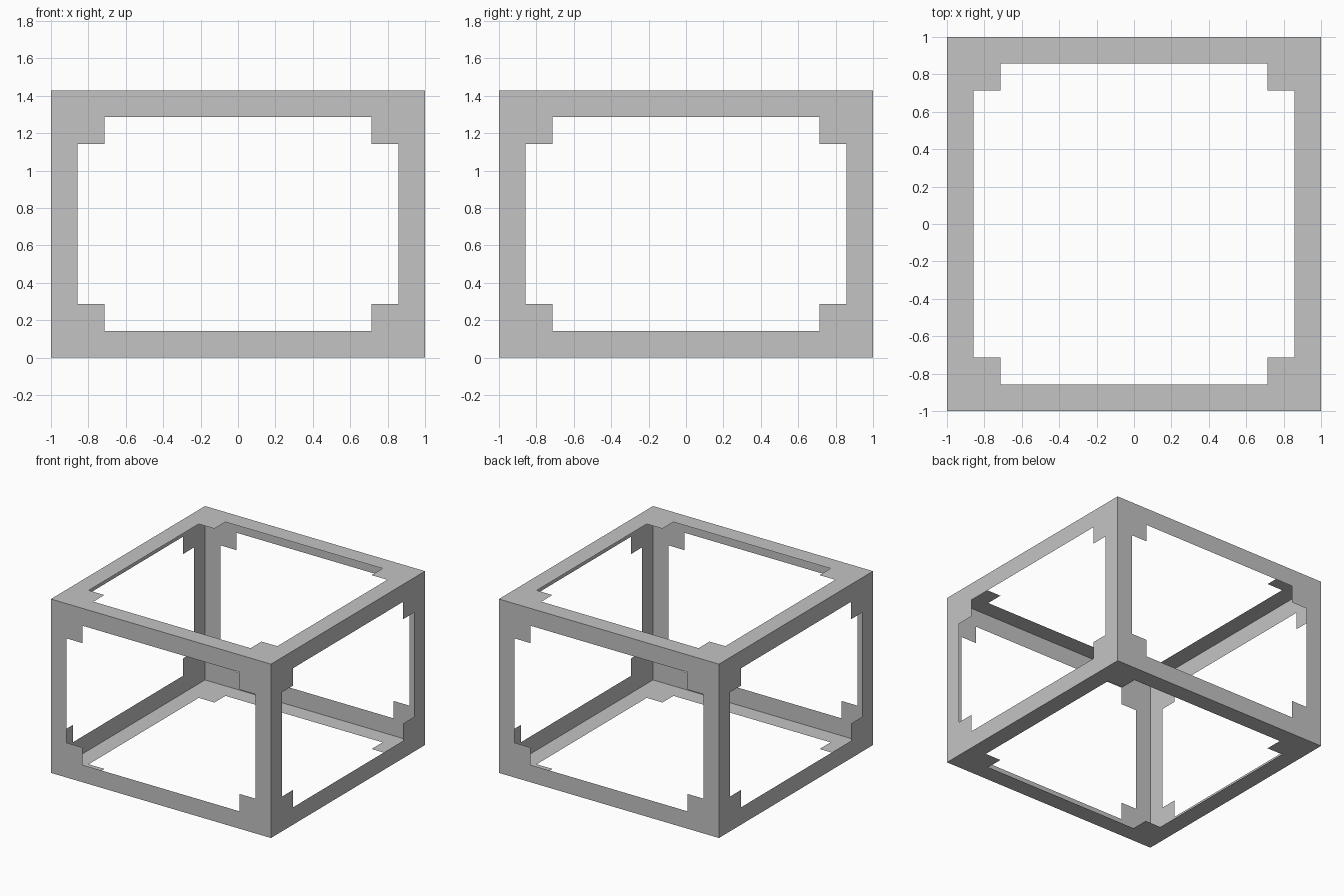
import bpy
import bmesh
from mathutils import Vector

cube = bpy.data.objects.get("Cube")
if cube:
    bpy.data.objects.remove(cube, do_unlink=True)

UNIT = 1 / 7                       # width of the frame border
WIDE, TALL = 14 * UNIT, 10 * UNIT  # footprint and height

grey = bpy.data.materials.new("plain grey")
grey.use_nodes = True
COLOUR = (0.55, 0.55, 0.55, 1)
grey.diffuse_color = COLOUR
grey.node_tree.nodes["Principled BSDF"].inputs["Base Color"].default_value = COLOUR


def stops(length):
    """Cut lines across a panel: border, corner square, opening."""
    return [0, UNIT, 2 * UNIT, length - 2 * UNIT, length - UNIT, length]


def frame_panel(name, origin, u, v, width, height):
    """Sheet with a border and square corner gussets, facing along u x v."""
    origin, u, v = Vector(origin), Vector(u), Vector(v)
    bm = bmesh.new()
    grid = [[bm.verts.new(origin + u * a + v * b) for b in stops(height)]
            for a in stops(width)]
    for i in range(5):
        for j in range(5):
            border = i in (0, 4) or j in (0, 4)
            gusset = i != 2 and j != 2
            if border or gusset:
                bm.faces.new((grid[i][j], grid[i + 1][j],
                              grid[i + 1][j + 1], grid[i][j + 1]))
    mesh = bpy.data.meshes.new(name)
    bm.to_mesh(mesh)
    bm.free()
    mesh.materials.append(grey)
    bpy.context.collection.objects.link(bpy.data.objects.new(name, mesh))


# Four upright sides
UP = (0, 0, 1)
frame_panel("front_frame", (-1, -1, 0), (1, 0, 0), UP, WIDE, TALL)
frame_panel("left_frame", (1, -1, 0), (0, 1, 0), UP, WIDE, TALL)
frame_panel("back_frame", (1, 1, 0), (-1, 0, 0), UP, WIDE, TALL)
frame_panel("right_frame", (-1, 1, 0), (0, -1, 0), UP, WIDE, TALL)

# Top and bottom
frame_panel("top_frame", (-1, -1, TALL), (1, 0, 0), (0, 1, 0), WIDE, WIDE)
frame_panel("bottom_frame", (-1, 1, 0), (1, 0, 0), (0, -1, 0), WIDE, WIDE)
